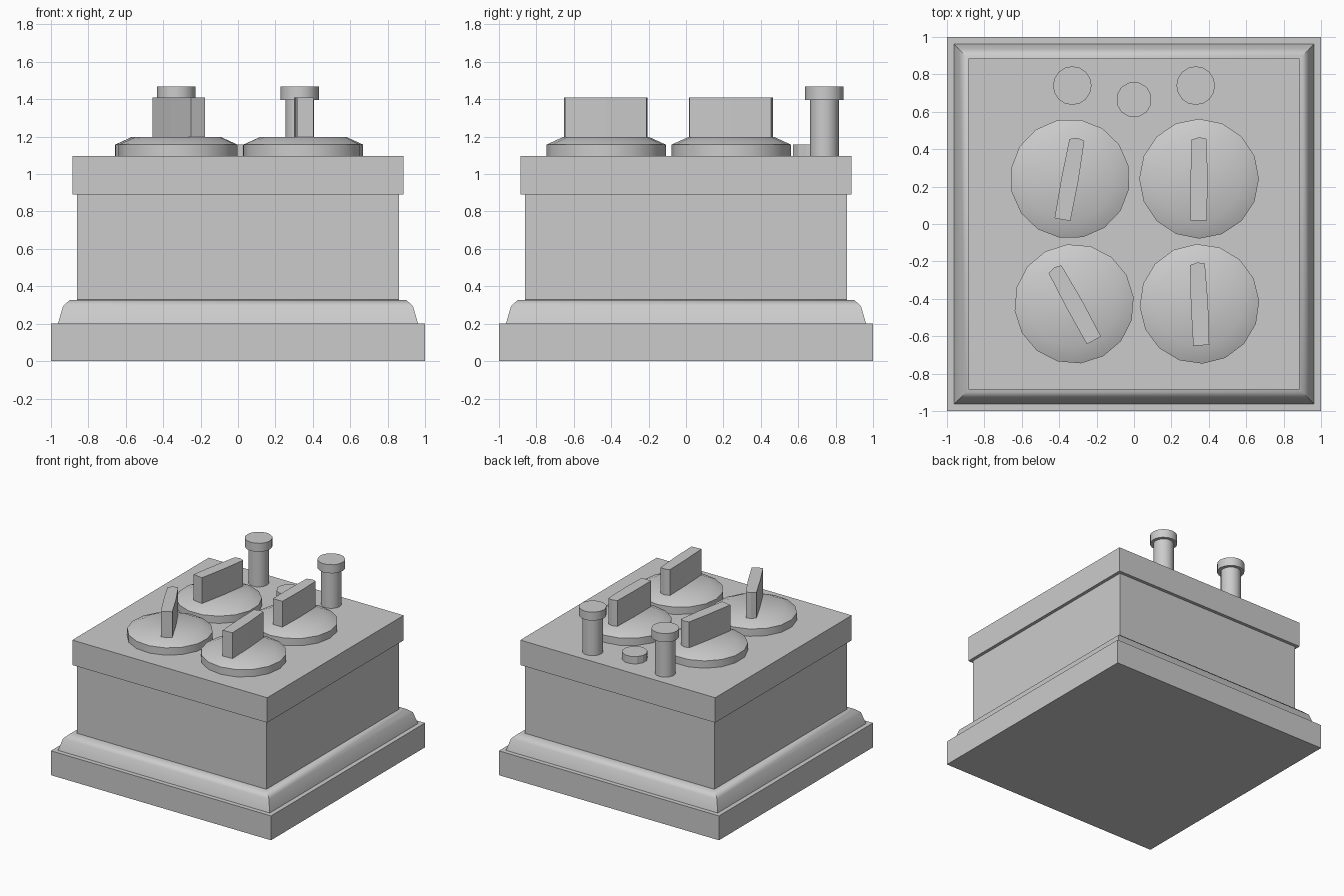
import bpy, bmesh
from math import radians, sin, cos, pi, sqrt

if "Cube" in bpy.data.objects:
    bpy.data.objects.remove(bpy.data.objects["Cube"])


def finish(name, bm, loc, turn, smooth):
    bmesh.ops.recalc_face_normals(bm, faces=bm.faces)
    me = bpy.data.meshes.new(name)
    bm.to_mesh(me)
    bm.free()
    ob = bpy.data.objects.new(name, me)
    bpy.context.collection.objects.link(ob)
    ob.location = (loc[0], loc[1], 0)
    ob.rotation_euler.z = radians(turn)
    if smooth:
        bpy.ops.object.select_all(action='DESELECT')
        ob.select_set(True)
        bpy.context.view_layer.objects.active = ob
        bpy.ops.object.shade_smooth_by_angle(angle=radians(smooth))
    return ob


def stack(name, rings, loc=(0, 0), turn=0, smooth=0):
    """Skin a list of vertex rings and cap both ends."""
    bm = bmesh.new()
    loops = [[bm.verts.new(p) for p in ring] for ring in rings]
    n = len(loops[0])
    for a, b in zip(loops, loops[1:]):
        for i in range(n):
            j = (i + 1) % n
            bm.faces.new((a[i], a[j], b[j], b[i]))
    bm.faces.new(loops[0][::-1])
    bm.faces.new(loops[-1])
    return finish(name, bm, loc, turn, smooth)


def ring(r, z, sides):
    return [(r * cos(2 * pi * i / sides), r * sin(2 * pi * i / sides), z)
            for i in range(sides)]


def lathe(name, profile, sides, loc, turn=0, smooth=35):
    return stack(name, [ring(r, z, sides) for r, z in profile], loc, turn, smooth)


def square(name, profile, smooth=0):
    return stack(name, [[(x * h, y * h, z) for x, y in
                         ((-1, -1), (1, -1), (1, 1), (-1, 1))]
                        for h, z in profile], smooth=smooth)


# Case: plinth, moulding, body and overhanging lid
square("plinth", [(1, 0), (1, 0.2)])
square("base_moulding", [(0.963, 0.2), (0.935, 0.295), (0.9, 0.326), (0.86, 0.328)], 40)
square("body", [(0.86, 0.32), (0.86, 0.895)])
square("lid", [(0.886, 0.892), (0.886, 1.097)])

# Four turning dials, each with an upright grip
grip = [(-0.045, -0.222), (0.041, -0.222), (0.046, 0), (0.04, 0.213),
        (0, 0.222), (-0.04, 0.209), (-0.046, 0)]
dials = [("back_left", -0.342, 0.242, -10), ("back_right", 0.348, 0.242, 0),
         ("front_left", -0.32, -0.427, 29), ("front_right", 0.35, -0.427, 3)]
for label, x, y, turn in dials:
    lathe("dial_" + label, [(0.32, 1.095), (0.32, 1.157), (0.23, 1.198)],
          16, (x, y), turn, 40)
    stack("grip_" + label, [[(px, py, z) for px, py in grip] for z in (1.19, 1.41)],
          (x, y), turn)

# Two terminal posts with wider caps
for label, s in (("left", -1), ("right", 1)):
    lathe("post_" + label, [(0.077, 1.095), (0.077, 1.41)], 16, (s * 0.33, 0.74))
    lathe("post_cap_" + label, [(0.103, 1.397), (0.103, 1.467)], 16, (s * 0.33, 0.74))

# Low button between the posts
lathe("button", [(0.095, 1.095), (0.095, 1.157)], 12, (0, 0.665), 15, 0)
